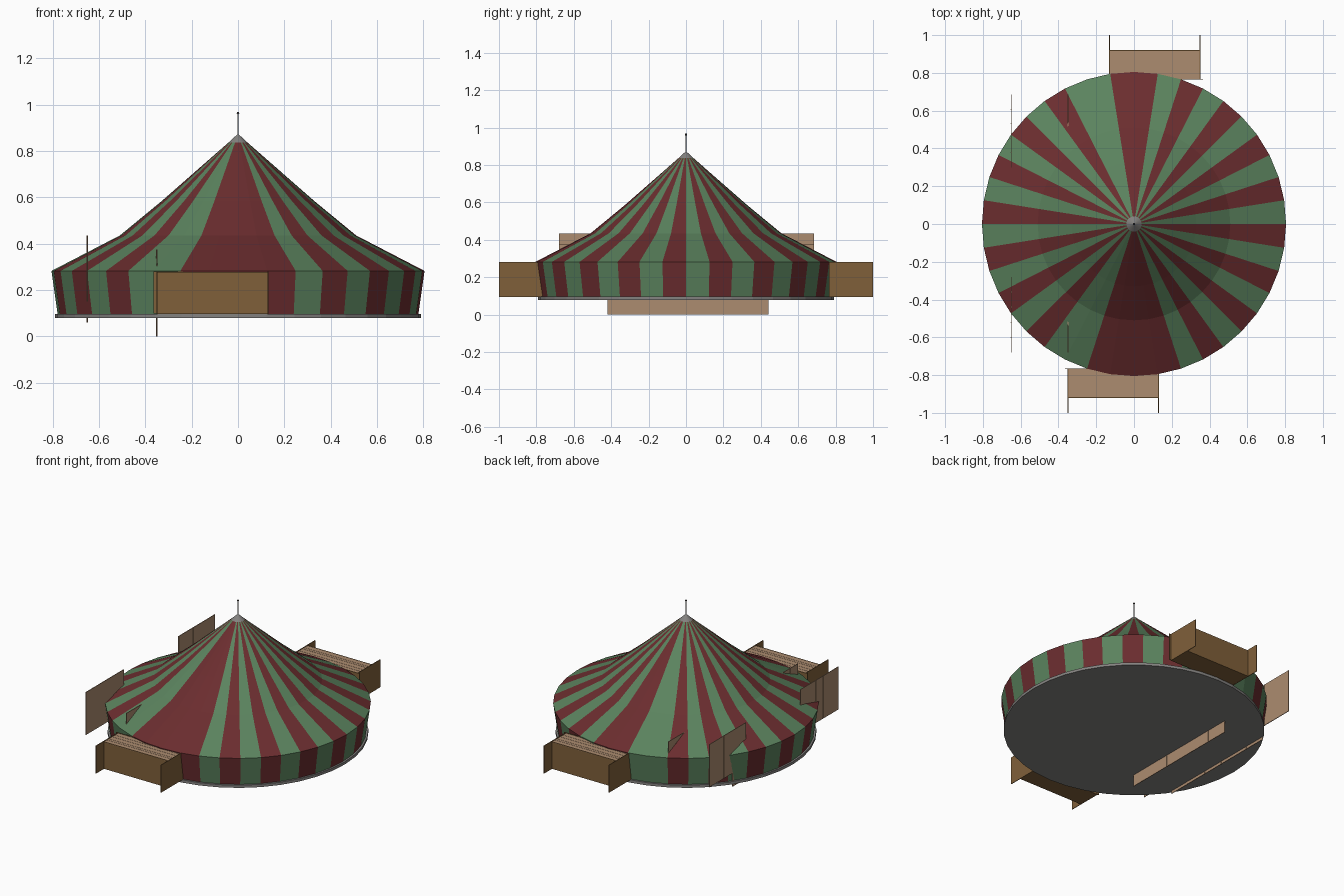
import bpy, bmesh, math

if "Cube" in bpy.data.objects:
    bpy.data.objects.remove(bpy.data.objects["Cube"])

def mat(name, r, g, b):
    lin = lambda c: ((c / 255 + 0.055) / 1.055) ** 2.4
    m = bpy.data.materials.new(name)
    m.diffuse_color = (lin(r), lin(g), lin(b), 1)
    m.use_nodes = True
    m.node_tree.nodes["Principled BSDF"].inputs["Base Color"].default_value = m.diffuse_color
    return m

GREEN = mat("green canvas", 91, 131, 94)
RED = mat("red canvas", 107, 45, 47)
GREY = mat("grey base", 132, 130, 128)
DARK = mat("dark metal", 65, 62, 60)
TAN = mat("tan wood", 172, 140, 112)
BROWN = mat("brown wood", 128, 96, 58)

def finish(bm, name, mats):
    me = bpy.data.meshes.new(name)
    bm.to_mesh(me)
    bm.free()
    for m in mats:
        me.materials.append(m)
    ob = bpy.data.objects.new(name, me)
    bpy.context.collection.objects.link(ob)
    return ob

def box(name, x, y, z, m):
    """Box from (min, max) pairs on each axis."""
    bm = bmesh.new()
    bmesh.ops.create_cube(bm, size=1)
    for v in bm.verts:
        v.co = [(r[0] + r[1]) / 2 + c * (r[1] - r[0]) for r, c in zip((x, y, z), v.co)]
    return finish(bm, name, [m])

def cylinder(name, r, z0, z1, m, seg):
    bpy.ops.mesh.primitive_cylinder_add(vertices=seg, radius=r, depth=z1 - z0,
                                        location=(0, 0, (z0 + z1) / 2))
    ob = bpy.context.object
    ob.name = name
    ob.data.materials.append(m)
    return ob

# striped canvas: 40 gores, alternating, wider bands at front and back
SEG = 40
def is_red(k):
    if k in (10, 28, 30):
        return True
    if k in (11, 27):
        return False
    return k % 2 == 1

def canvas(name, profile):
    bm = bmesh.new()
    rings = []
    for r, z in profile:
        rings.append([bm.verts.new((r * math.cos(math.tau * k / SEG),
                                    r * math.sin(math.tau * k / SEG), z)) for k in range(SEG)])
    for a, b in zip(rings, rings[1:]):
        for k in range(SEG):
            n = (k + 1) % SEG
            f = bm.faces.new((a[k], a[n], b[n], b[k]))
            f.material_index = int(is_red(k))
    return finish(bm, name, [GREEN, RED])

canvas("tent_wall", [(0.778, 0.095), (0.805, 0.282)])
canvas("tent_roof", [(0.805, 0.282), (0.51, 0.435), (0.33, 0.583), (0.04, 0.837)])

# floor, tip, mast and finial
cylinder("floor_disc", 0.79, 0.078, 0.096, GREY, SEG)
bpy.ops.mesh.primitive_cone_add(vertices=SEG, radius1=0.04, radius2=0, depth=0.037,
                                location=(0, 0, 0.8555))
tip = bpy.context.object
tip.name = "roof_tip"
tip.data.materials.append(GREY)
cylinder("mast", 0.0018, 0.86, 0.96, GREY, 8)
bpy.ops.mesh.primitive_uv_sphere_add(segments=10, ring_count=6, radius=0.006,
                                     location=(0, 0, 0.963))
bpy.context.object.name = "finial"
bpy.context.object.data.materials.append(DARK)

# entrance porches, the back one is the front one turned half round
def porch(label, s):
    def part(name, x, y, z, m):
        box(label + name, sorted(s * v for v in x), sorted(s * v for v in y), z, m)
    x0, x1 = -0.35, 0.13
    for side, x in (("left", x0), ("right", x1)):
        part(f"_{side}_side", (x - 0.002, x + 0.002), (-1.0, -0.765), (0.095, 0.28), BROWN)
    part("_panel", (x0, x1), (-0.92, -0.916), (0.098, 0.277), BROWN)
    part("_back_panel", (x0 - 0.014, x1), (-0.768, -0.764), (0.098, 0.279), BROWN)
    part("_floor", (x0, x1), (-0.92, -0.765), (0.096, 0.1), BROWN)
    part("_lid", (x0, x1), (-0.92, -0.765), (0.272, 0.276), TAN)
    for i, y in enumerate((-0.885, -0.865, -0.83, -0.8)):
        part(f"_lid_batten_{i}", (x0, x1), (y - 0.003, y + 0.003), (0.275, 0.277), TAN)

porch("front_porch", 1)
porch("back_porch", -1)

# seating boards standing on the left, two rows of three
def board(name, x, y0, y1, z0, h=0.285):
    box(name, (x - 0.002, x + 0.002), (y0, y1), (z0, z0 + h), TAN)
    n = round((y1 - y0) / 0.075)
    for i in range(1, n):
        y = y0 + (y1 - y0) * i / n
        box(f"{name}_batten_{i}", (x - 0.003, x + 0.003), (y - 0.002, y + 0.002),
            (z0, z0 + h), TAN)

for row, x, z in (("inner", -0.35, 0.0), ("outer", -0.65, 0.06)):
    board(row + "_middle_board", x, -0.42, 0.44, z, 0.22)
    board(row + "_front_board", x, -0.68, -0.28, z + 0.09)
    board(row + "_back_board", x, 0.30, 0.685, z + 0.09)
